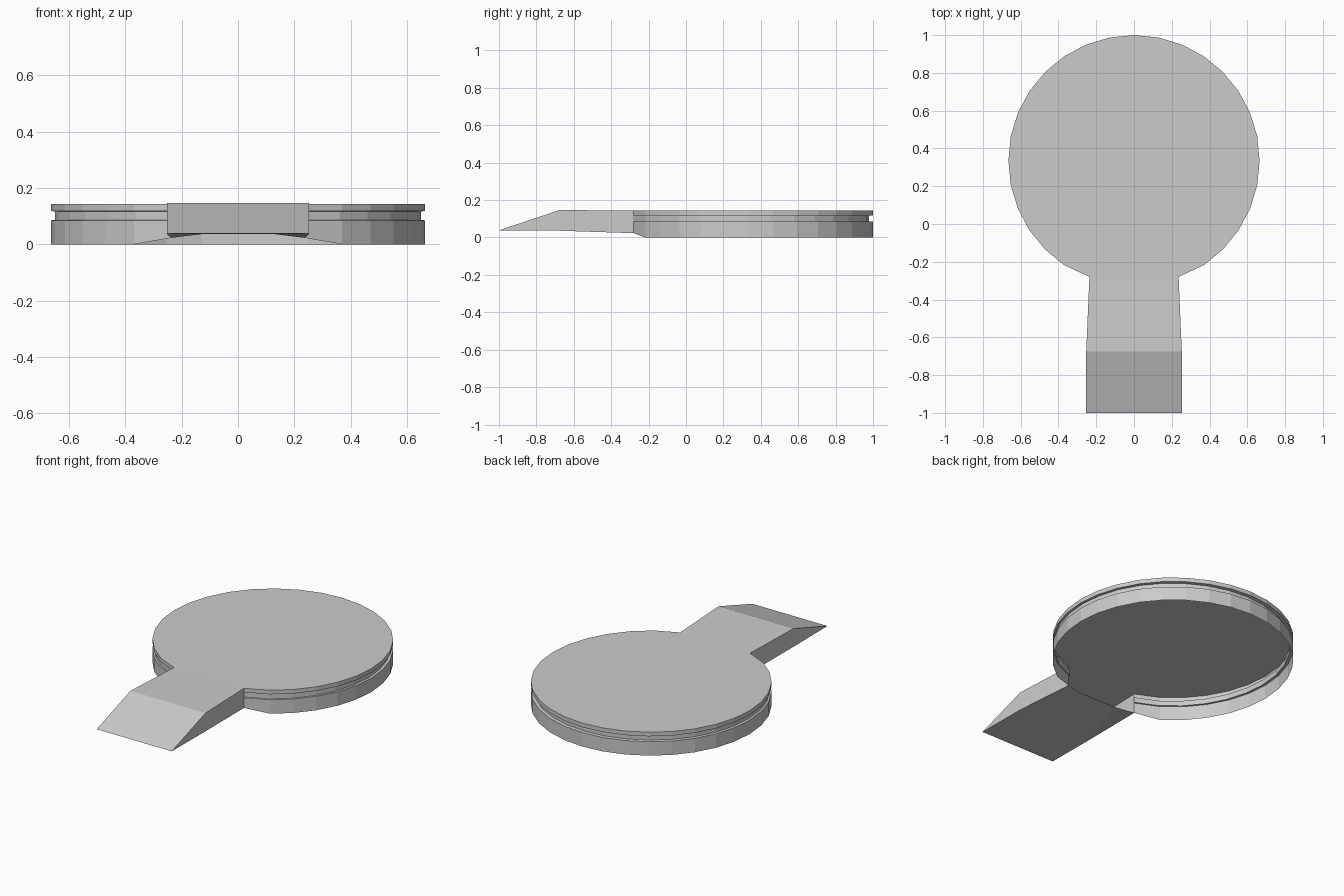
import bpy, bmesh, math

if "Cube" in bpy.data.objects:
    bpy.data.objects.remove(bpy.data.objects["Cube"])

R, CY, SIDES = 0.665, 0.335, 32
TOP = 0.143
JX, JY, JZ = 0.236, -0.28, 0.023      # where the handle meets the disc


def finish(bm, name):
    bmesh.ops.remove_doubles(bm, verts=bm.verts, dist=0.0003)
    bmesh.ops.recalc_face_normals(bm, faces=bm.faces)
    # open shell: make the top plate face up
    top = max(bm.faces, key=lambda f: f.calc_area())
    if top.normal.z < 0:
        bmesh.ops.reverse_faces(bm, faces=bm.faces)
    mesh = bpy.data.meshes.new(name)
    bm.to_mesh(mesh)
    bm.free()
    obj = bpy.data.objects.new(name, mesh)
    bpy.context.collection.objects.link(obj)
    return obj


def face(bm, pts):
    bm.faces.new([bm.verts.new(p) for p in pts])


bm = bmesh.new()

# Disc outline: open arc running from one handle corner round to the other
step = 2 * math.pi / SIDES
arc = [(JX, JY)]
for i in range(-5, 22):
    arc.append((R * math.cos(i * step), CY + R * math.sin(i * step)))
arc.append((-JX, JY))


def ring(z, s=1.0):
    pts = [[x * s, y * s, z] for x, y in arc]
    for k in (0, -1):
        if z == 0:
            pts[k][2] = JZ
    return pts


# Disc wall with a groove, deepest at the back; the disc is open underneath
G = 0.979
levels = [(0, 1), (0.085, 1), (0.086, G), (0.117, G), (0.118, 1), (TOP, 1)]
rings = [[bm.verts.new(p) for p in ring(z, s)] for z, s in levels]
for a, b in zip(rings, rings[1:]):
    for i in range(len(arc) - 1):
        bm.faces.new((a[i], a[i + 1], b[i + 1], b[i]))
bm.faces.new(rings[-1])

# Handle: flat top, ramp down to a sharp front edge, underside with curved inner edge
AX, AY, AZ = 0.13, -0.317, 0.036
MX, MY, MT, MB = 0.253, -0.675, 0.147, 0.036
EX, EY, EZ = 0.253, -1.0, 0.038
face(bm, [(JX, JY, TOP), (MX, MY, MT), (-MX, MY, MT), (-JX, JY, TOP)])
face(bm, [(MX, MY, MT), (EX, EY, EZ), (-EX, EY, EZ), (-MX, MY, MT)])
face(bm, [(AX, AY, AZ), (MX, MY, MB), (-MX, MY, MB), (-AX, AY, AZ)])
face(bm, [(MX, MY, MB), (EX, EY, EZ), (-EX, EY, EZ), (-MX, MY, MB)])
for s in (1, -1):
    face(bm, [(s * JX, JY, JZ), (s * MX, MY, MB), (s * AX, AY, AZ)])
    face(bm, [(s * JX, JY, JZ), (s * MX, MY, MB),
              (s * MX, MY, MT), (s * JX, JY, TOP)])
    face(bm, [(s * MX, MY, MB), (s * EX, EY, EZ), (s * MX, MY, MT)])

finish(bm, "round_paddle_with_handle")
